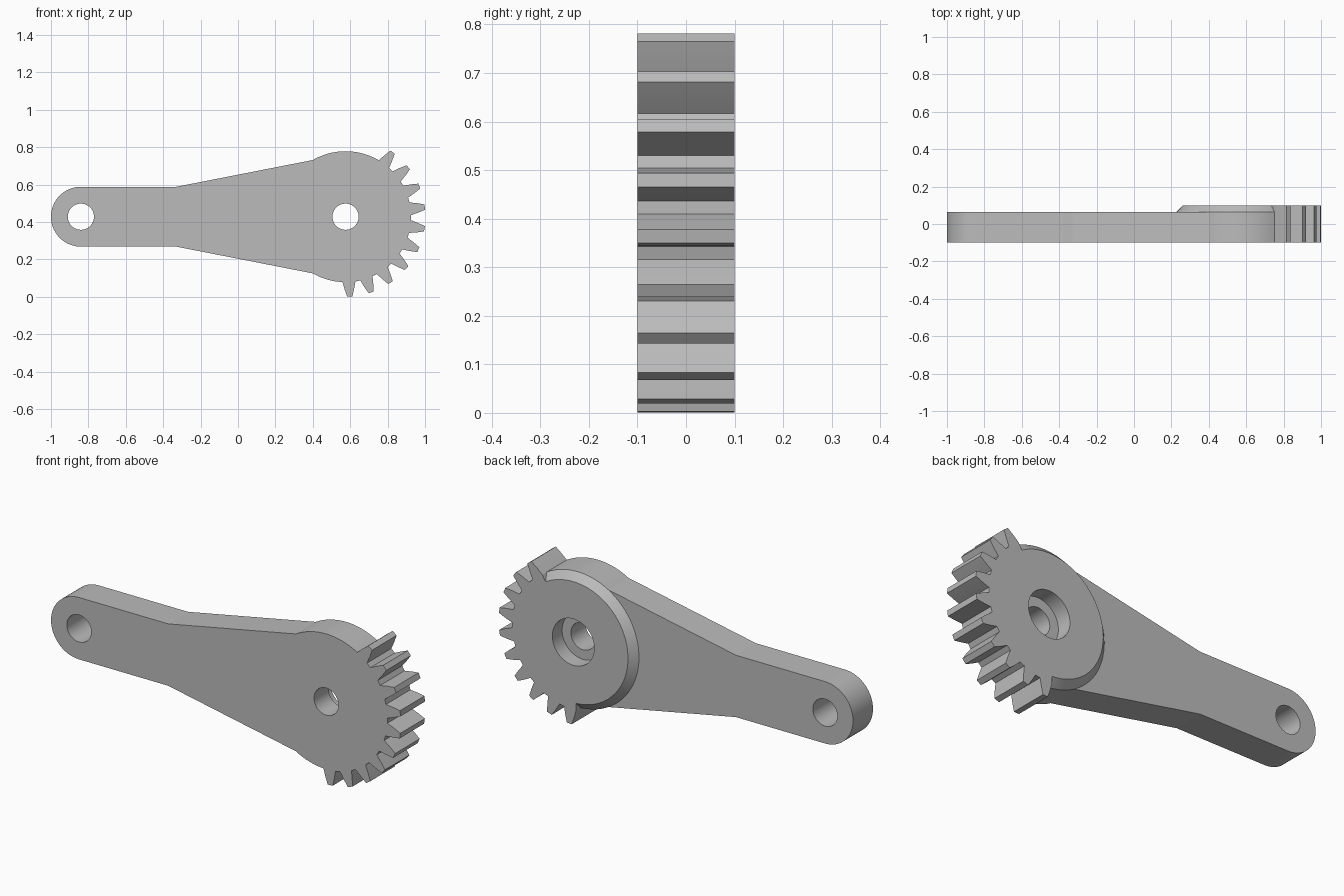
import bpy, bmesh
from math import radians, sin, cos, pi

cube = bpy.data.objects.get("Cube")
if cube:
    bpy.data.objects.remove(cube, do_unlink=True)

# Main dimensions
GEAR_X, ARM_X, MID_Z = 0.575, -0.84, 0.428
ROOT_R, TIP_R, ARM_R, CHAMFER = 0.35, 0.427, 0.16, 0.037
FRONT, ARM_BACK, GEAR_BACK = -0.1, 0.063, 0.1
TEETH, FIRST, PITCH = 10, 53.9, 360 / 23
ROOT_HALF, MID_HALF, TIP_HALF = 5.65, 3.7, 1.9


def polar(cx, r, deg):
    return (cx + r * cos(radians(deg)), MID_Z + r * sin(radians(deg)))


def sweep(a, b, n):
    return [a + (b - a) * i / n for i in range(n + 1)]


grey = bpy.data.materials.new("grey")
grey.use_nodes = True
grey.diffuse_color = (0.5, 0.5, 0.5, 1)
grey.node_tree.nodes["Principled BSDF"].inputs["Base Color"].default_value = (0.5, 0.5, 0.5, 1)

# Toothed path, clockwise from the top tooth to the bottom one
tooth = [(ROOT_R, ROOT_HALF), (0.39, MID_HALF), (TIP_R, TIP_HALF)]
tooth += [(r, -h) for r, h in reversed(tooth)]
teeth_path = [polar(GEAR_X, r, FIRST - PITCH * i + h) for i in range(TEETH) for r, h in tooth]

# Plain hub rim, clockwise from the bottom tooth to the top one
rim_start = 360 + FIRST - PITCH * (TEETH - 1) - ROOT_HALF
rim_end = FIRST + ROOT_HALF
low, side, high = sweep(rim_start, 240, 8), sweep(240, 120, 30), sweep(120, rim_end, 16)
rim_angles = low + side[1:] + high[1:]
k1, k2 = len(low) - 1, len(low) + len(side) - 2

# Arm edge between the two points where it leaves the hub
arm_path = [(-0.33, MID_Z - ARM_R)]
arm_path += [polar(ARM_X, ARM_R, a) for a in sweep(270, 90, 36)]
arm_path += [(-0.33, MID_Z + ARM_R)]

bm = bmesh.new()


def ring(points, y):
    return [bm.verts.new((x, y, z)) for x, z in points]


def wall(a, b):
    for i in range(len(a) - 1):
        bm.faces.new((a[i], a[i + 1], b[i + 1], b[i]))


rim_points = [polar(GEAR_X, ROOT_R, a) for a in rim_angles]
inset_points = [polar(GEAR_X, ROOT_R - CHAMFER, a) for a in rim_angles]
teeth_front, teeth_back = ring(teeth_path, FRONT), ring(teeth_path, GEAR_BACK)
rim_mid, rim_back = ring(rim_points, ARM_BACK), ring(inset_points, GEAR_BACK)
arm_mid = ring(arm_path, ARM_BACK)
edge_front = ([teeth_front[-1]] + ring(rim_points[1:k1 + 1] + arm_path + rim_points[k2:-1], FRONT)
              + [teeth_front[0]])
edge_mid = rim_mid[:k1 + 1] + arm_mid + rim_mid[k2:]

# Front face, arm sides, arm back, chamfer, hub back
bm.faces.new(teeth_front + edge_front[1:-1])
wall(edge_front, edge_mid)
bm.faces.new([rim_mid[k1]] + arm_mid + rim_mid[k2:k1:-1])
wall(rim_mid, rim_back)
bm.faces.new(teeth_back + rim_back)

# Tooth flanks, with the outer two meeting the chamfer steps
wall(teeth_front[1:-1], teeth_back[1:-1])
bm.faces.new((teeth_front[0], teeth_front[1], teeth_back[1], teeth_back[0], rim_mid[-1]))
bm.faces.new((teeth_front[-2], teeth_front[-1], rim_mid[0], teeth_back[-1], teeth_back[-2]))
bm.faces.new((rim_mid[-1], teeth_back[0], rim_back[-1]))
bm.faces.new((rim_mid[0], rim_back[0], teeth_back[-1]))
bmesh.ops.recalc_face_normals(bm, faces=bm.faces[:])

mesh = bpy.data.meshes.new("gear_arm")
bm.to_mesh(mesh)
bm.free()
mesh.materials.append(grey)
gear_arm = bpy.data.objects.new("gear_arm", mesh)
bpy.context.collection.objects.link(gear_arm)


def drill(name, x, radius, y0, y1):
    bpy.ops.mesh.primitive_cylinder_add(vertices=64, radius=radius, depth=y1 - y0,
                                        location=(x, (y0 + y1) / 2, MID_Z), rotation=(pi / 2, 0, 0))
    cutter = bpy.context.object
    cutter.name = name
    cutter.hide_render = True
    cutter.data.materials.append(grey)
    bpy.ops.object.select_all(action='DESELECT')
    gear_arm.select_set(True)
    bpy.context.view_layer.objects.active = gear_arm
    cut = gear_arm.modifiers.new(name, 'BOOLEAN')
    cut.operation, cut.solver, cut.object = 'DIFFERENCE', 'EXACT', cutter
    bpy.ops.object.modifier_apply(modifier=name)
    bpy.data.objects.remove(cutter, do_unlink=True)


# Pin holes and the counterbore in the hub back
drill("arm_hole", ARM_X, 0.07, -0.3, 0.3)
drill("hub_hole", GEAR_X, 0.07, -0.3, 0.3)
drill("hub_counterbore", GEAR_X, 0.12, 0.02, 0.3)

bpy.ops.object.shade_smooth_by_angle(angle=radians(9))
